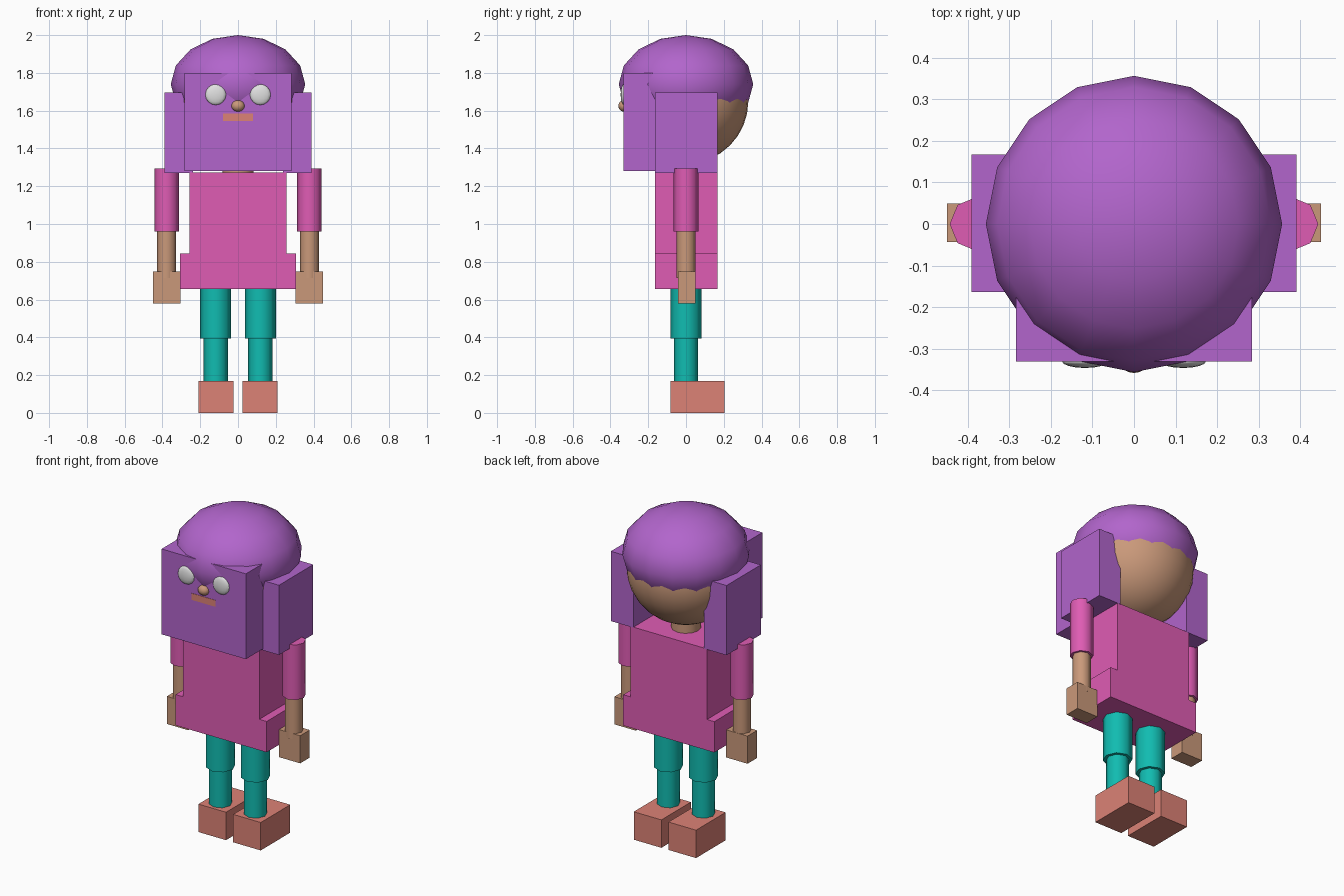
import bpy, math

if "Cube" in bpy.data.objects:
    bpy.data.objects.remove(bpy.data.objects["Cube"])


def material(name, r, g, b):
    lin = lambda c: ((c / 255 + 0.055) / 1.055) ** 2.4
    m = bpy.data.materials.new(name)
    m.diffuse_color = (lin(r), lin(g), lin(b), 1)
    m.use_nodes = True
    m.node_tree.nodes["Principled BSDF"].inputs["Base Color"].default_value = m.diffuse_color
    return m


PURPLE = material("purple_hair", 178, 101, 204)
PINK = material("pink_dress", 223, 92, 180)
SKIN = material("tan_skin", 202, 153, 122)
TEAL = material("teal_leggings", 17, 188, 177)
CORAL = material("coral_shoes", 220, 130, 118)
WHITE = material("eye_white", 225, 225, 225)


def finish(name, mat, smooth=False):
    ob = bpy.context.object
    ob.name = name
    ob.data.materials.append(mat)
    bpy.ops.object.transform_apply(location=False, rotation=True, scale=True)
    if smooth:
        bpy.ops.object.shade_smooth_by_angle(angle=math.radians(60))
    return ob


def box(name, mat, x, y, z):
    """Box from (min, max) pairs on each axis."""
    bpy.ops.mesh.primitive_cube_add(size=1, location=[(a + b) / 2 for a, b in (x, y, z)])
    bpy.context.object.scale = [abs(b - a) for a, b in (x, y, z)]
    return finish(name, mat)


def ball(name, mat, centre, radii, segments=16, rings=8):
    bpy.ops.mesh.primitive_uv_sphere_add(segments=segments, ring_count=rings,
                                         radius=1, location=centre)
    bpy.context.object.scale = radii
    return finish(name, mat, True)


def tube(name, mat, x, y, radius, z, sides=8):
    bpy.ops.mesh.primitive_cylinder_add(vertices=sides, radius=radius, depth=z[1] - z[0],
                                        location=(x, y, (z[0] + z[1]) / 2))
    return finish(name, mat, True)


# Head, hair cap and fringe block
ball("head", SKIN, (0, 0, 1.65), (0.33, 0.33, 0.33), 32, 16)
ball("hair_cap", PURPLE, (0, 0, 1.74), (0.356, 0.356, 0.26))
box("hair_front", PURPLE, (-0.284, 0.284), (-0.33, -0.165), (1.28, 1.80))

# Face
ball("nose", SKIN, (0, -0.33, 1.625), (0.035, 0.028, 0.03))
box("mouth", CORAL, (-0.08, 0.08), (-0.332, -0.326), (1.545, 1.585))

# Neck and dress
tube("neck", SKIN, 0, 0, 0.082, (1.2, 1.4), 12)
box("dress_top", PINK, (-0.258, 0.258), (-0.163, 0.166), (0.84, 1.273))
box("dress_skirt", PINK, (-0.307, 0.307), (-0.163, 0.166), (0.655, 0.843))

# Paired parts
for side, s in (("right", 1), ("left", -1)):
    box(side + "_hair_side", PURPLE, (s * 0.238, s * 0.39), (-0.163, 0.167), (1.27, 1.695))
    ball(side + "_eye", WHITE, (s * 0.118, -0.33, 1.685), (0.055, 0.016, 0.055))
    tube(side + "_sleeve", PINK, s * 0.378, 0, 0.065, (0.96, 1.295))
    tube(side + "_forearm", SKIN, s * 0.378, 0, 0.051, (0.715, 1.0))
    box(side + "_hand", SKIN, (s * 0.305, s * 0.449), (-0.043, 0.049), (0.58, 0.748))
    tube(side + "_thigh", TEAL, s * 0.118, 0, 0.082, (0.395, 0.70))
    tube(side + "_shin", TEAL, s * 0.118, 0, 0.064, (0.15, 0.42))
    box(side + "_shoe", CORAL, (s * 0.024, s * 0.21), (-0.081, 0.203), (0, 0.17))
